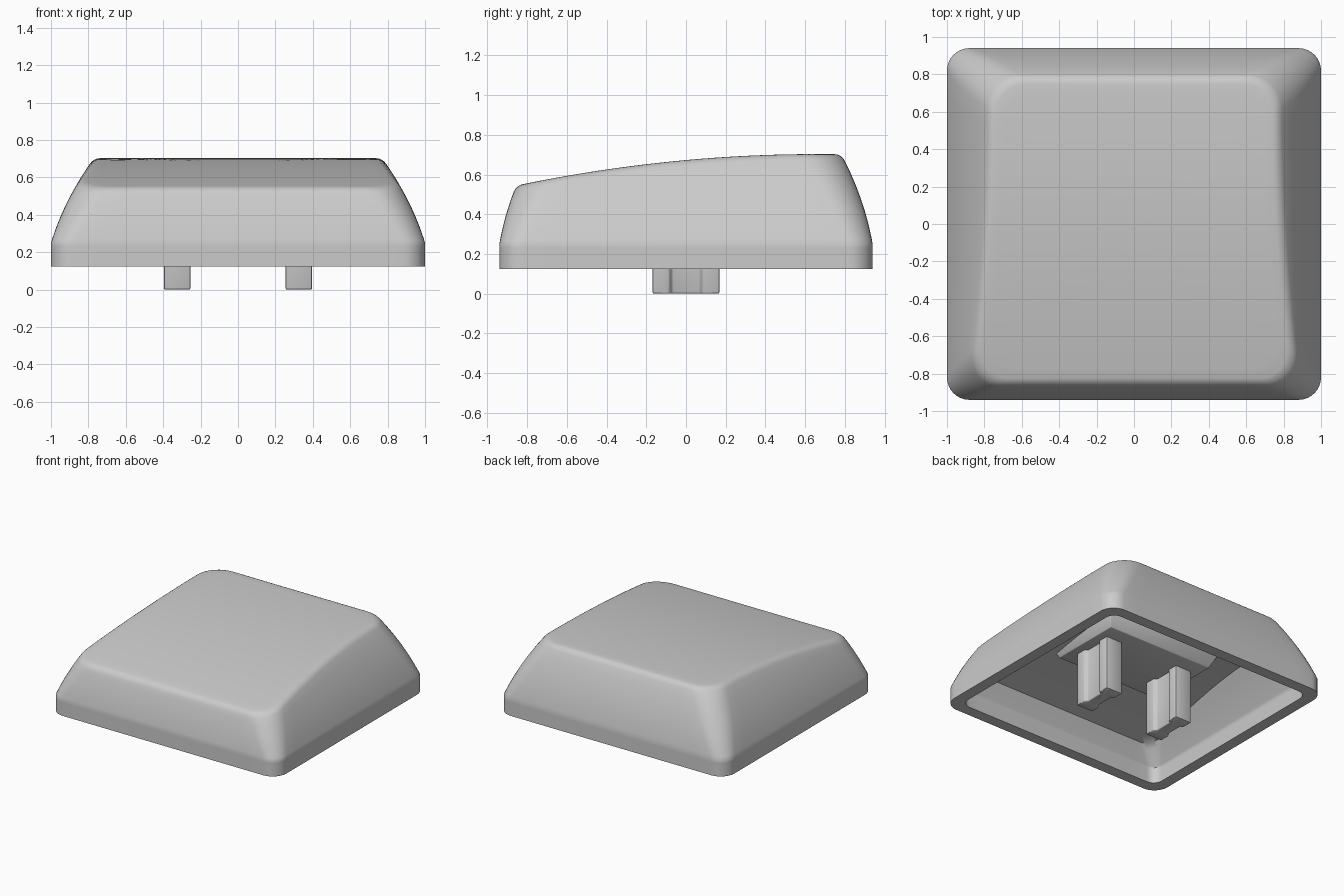
import bpy, bmesh, math

if "Cube" in bpy.data.objects:
    bpy.data.objects.remove(bpy.data.objects["Cube"])

grey = bpy.data.materials.new("light_grey_plastic")
grey.use_nodes = True
grey.diffuse_color = (0.6, 0.6, 0.6, 1)
grey.node_tree.nodes["Principled BSDF"].inputs["Base Color"].default_value = (0.6, 0.6, 0.6, 1)

BASE, SHOULDER = 0.125, 0.25     # lower rim and end of the upright skirt
CORNER_STEPS, SIDE_STEPS = 8, 14


def top_height(y):
    """Height of the sloping, arched top."""
    return 0.703 - 0.069 * (y - 0.66) ** 2


def outline_point(fx, fy, angle, z, inset):
    """Point of the rounded rectangle section at height z."""
    u = max(0, z - SHOULDER)
    wall = inset * (1 + 3.3 * u)     # the wall thickens upwards
    half_x = 1 - 0.3 * u - 0.45 * u * u - wall
    half_y = 0.94 - 0.17 * u - 0.39 * u * u - wall
    r = 0.12 + 0.3 * u - 0.35 * u * u - inset * 0.5
    return (fx * (half_x - r) + r * math.cos(angle),
            fy * (half_y - r) + r * math.sin(angle))


def outline_parameters():
    """Arc-centre fractions and angle for each point round the outline."""
    corners = [(1, 1), (-1, 1), (-1, -1), (1, -1)]
    params = []
    for q, (cx, cy) in enumerate(corners):
        for i in range(CORNER_STEPS + 1):
            params.append((cx, cy, (q + i / CORNER_STEPS) * math.pi / 2))
        nx, ny = corners[(q + 1) % 4]
        for i in range(1, SIDE_STEPS):
            f = i / SIDE_STEPS
            params.append((cx + (nx - cx) * f, cy + (ny - cy) * f, (q + 1) * math.pi / 2))
    return params


def section(bm, inset, drop, t):
    """Ring at t: -1 is the lower rim, 0 the shoulder, 1 the top."""
    ring = []
    for fx, fy, a in outline_parameters():
        z = SHOULDER + min(t, 0) * (SHOULDER - BASE)
        for _ in range(12):
            x, y = outline_point(fx, fy, a, z, inset)
            if t > 0:
                z = SHOULDER + t * (top_height(y) - drop - SHOULDER)
        ring.append(bm.verts.new((x, y, z)))
    return ring


def bridge(bm, a, b):
    n = len(a)
    for i in range(n):
        bm.faces.new((a[i], a[(i + 1) % n], b[(i + 1) % n], b[i]))


def skin(bm, inset, drop):
    """Skirt, curved walls and arched top; returns lower ring and top rim."""
    levels = (-1, -0.15, 0, 0.06, 0.2, 0.35, 0.5, 0.65, 0.8, 1)
    rings = [section(bm, inset, drop, t) for t in levels]
    rim = rings[-1]
    cy = sum(v.co.y for v in rim) / len(rim)
    for s in (0.9, 0.77, 0.64, 0.51, 0.38, 0.25, 0.12):
        ring = []
        for v in rim:
            y = cy + (v.co.y - cy) * s
            ring.append(bm.verts.new((v.co.x * s, y, top_height(y) - drop)))
        rings.append(ring)
    for a, b in zip(rings, rings[1:]):
        bridge(bm, a, b)
    last = rings[-1]
    centre = bm.verts.new((0, cy, top_height(cy) - drop))
    for i in range(len(last)):
        bm.faces.new((last[i], last[(i + 1) % len(last)], centre))
    return rings[0], rim


def finish(name, bm, bevel, segments, limit):
    bmesh.ops.recalc_face_normals(bm, faces=bm.faces)
    mesh = bpy.data.meshes.new(name)
    bm.to_mesh(mesh)
    bm.free()
    obj = bpy.data.objects.new(name, mesh)
    bpy.context.collection.objects.link(obj)
    mesh.materials.append(grey)
    mod = obj.modifiers.new("soft_edges", "BEVEL")
    mod.width, mod.segments, mod.limit_method = bevel, segments, limit
    bpy.ops.object.select_all(action="DESELECT")
    obj.select_set(True)
    bpy.context.view_layer.objects.active = obj
    bpy.ops.object.modifier_apply(modifier=mod.name)
    bpy.ops.object.shade_smooth_by_angle(angle=math.radians(40))


# Hollow cap with a softened top rim
bm = bmesh.new()
outer, rim = skin(bm, 0, 0)
inner, _ = skin(bm, 0.09, 0.18)
bridge(bm, outer, inner)
weight = bm.edges.layers.float.new("bevel_weight_edge")
for i, v in enumerate(rim):
    bm.edges.get((v, rim[(i + 1) % len(rim)]))[weight] = 1
finish("cap_shell", bm, 0.035, 4, "WEIGHT")


def prism(name, profile, z0, z1, bevel, flare=0):
    """Upright prism whose upper end may flare outwards."""
    bm = bmesh.new()
    face = bm.faces.new([bm.verts.new((x, y, z0)) for x, y in profile])
    ext = bmesh.ops.extrude_face_region(bm, geom=[face])
    for v in ext["geom"]:
        if isinstance(v, bmesh.types.BMVert):
            v.co.x += math.copysign(flare, v.co.x)
            v.co.y += math.copysign(flare, v.co.y)
            v.co.z = z1
    finish(name, bm, bevel, 2, "ANGLE")


# Mounting plate under the ceiling, with sloping sides
prism("mounting_plate", [(0.46, -0.29), (0.46, 0.29), (-0.46, 0.29), (-0.46, -0.29)],
      0.425, 0.53, 0.006, 0.05)

# Two grooved stem legs
half = [(0.071, -0.168), (0.071, -0.085), (0.048, -0.07),
        (0.048, 0.07), (0.071, 0.085), (0.071, 0.168)]
leg = half + [(-x, y) for x, y in reversed(half)]
for name, cx in (("left_stem_leg", 0.325), ("right_stem_leg", -0.325)):
    prism(name, [(x + cx, y) for x, y in leg], 0, 0.47, 0.008)
